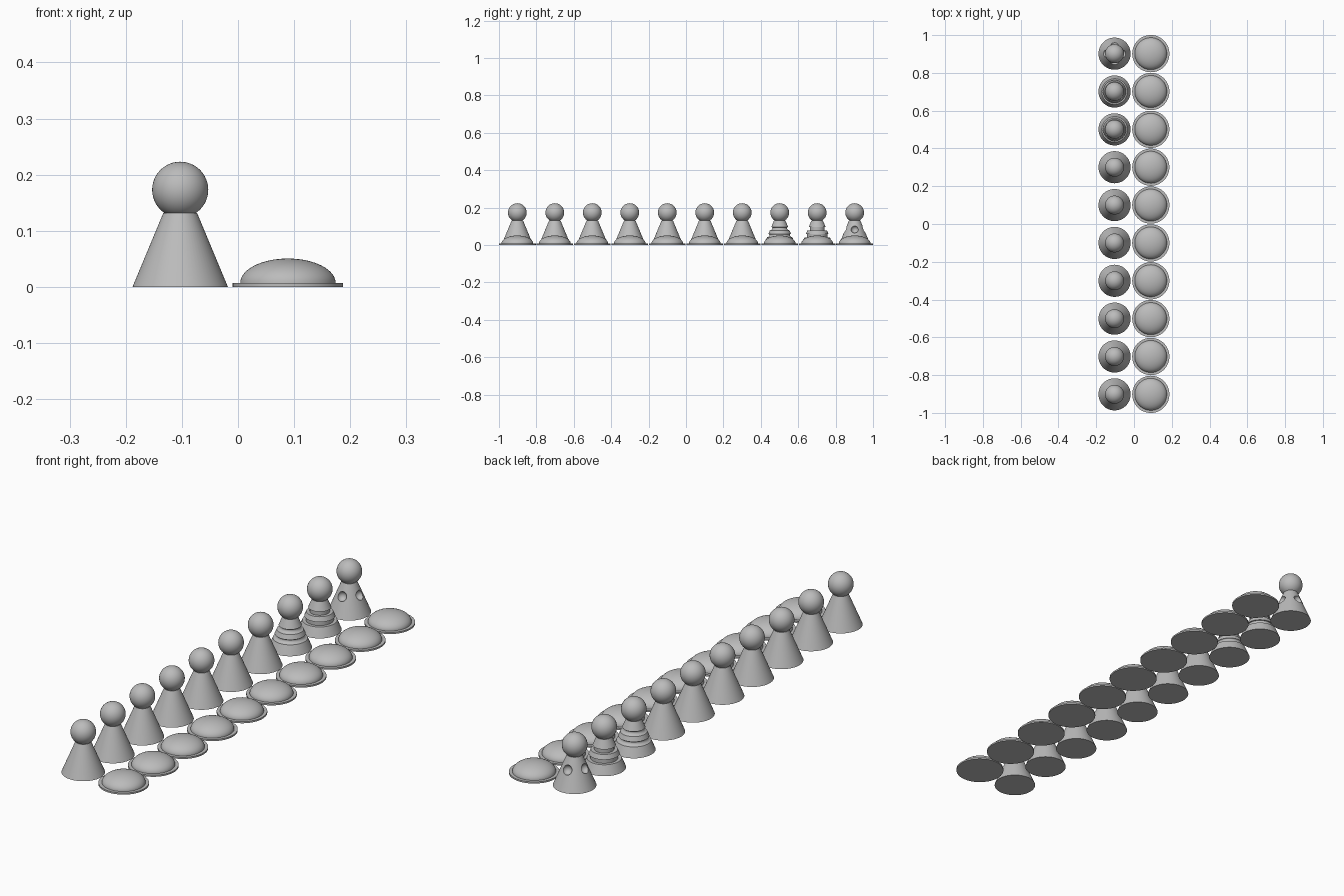
import bpy
import bmesh
import math
from mathutils import Matrix, Vector

cube = bpy.data.objects.get("Cube")
if cube:
    bpy.data.objects.remove(cube, do_unlink=True)

grey = bpy.data.materials.new("plain grey")
grey.use_nodes = True
grey.diffuse_color = (0.5, 0.5, 0.5, 1)
grey.node_tree.nodes["Principled BSDF"].inputs["Base Color"].default_value = (0.5, 0.5, 0.5, 1)

PAWN_X, DISC_X, STEP = -0.103, 0.089, 0.2004
BASE_R, NECK_R, NECK_Z = 0.085, 0.03, 0.132
HEAD_R, HEAD_Z = 0.05, 0.173
HOLE_Z, HOLE_R = 0.083, 0.02


def add_object(name, bm, location):
    mesh = bpy.data.meshes.new(name)
    bmesh.ops.recalc_face_normals(bm, faces=bm.faces)
    bm.to_mesh(mesh)
    bm.free()
    mesh.materials.append(grey)
    obj = bpy.data.objects.new(name, mesh)
    bpy.context.collection.objects.link(obj)
    obj.location = location
    return obj


def smooth(obj):
    bpy.ops.object.select_all(action='DESELECT')
    obj.select_set(True)
    bpy.context.view_layer.objects.active = obj
    bpy.ops.object.shade_smooth_by_angle(angle=math.radians(35))


def lathe(name, profile, location):
    """Spin (radius, height) points, bottom to top, about the z axis."""
    bm = bmesh.new()
    verts = [bm.verts.new((r, 0, z)) for r, z in profile]
    edges = [bm.edges.new(pair) for pair in zip(verts, verts[1:])]
    bmesh.ops.spin(bm, geom=verts + edges, axis=(0, 0, 1), cent=(0, 0, 0),
                   angle=math.tau, steps=64, use_duplicate=False)
    bmesh.ops.remove_doubles(bm, verts=bm.verts, dist=0.00005)
    return add_object(name, bm, location)


def cone_radius(z):
    return BASE_R + (NECK_R - BASE_R) * z / NECK_Z


def body_profile(groove=None):
    """Straight cone, optionally with two round or square grooves."""
    points = [(0, 0), (BASE_R, 0)]
    for z in (0.05, 0.087) if groove else ():
        half = 0.009
        low, high = z - half, z + half
        if groove == "round":
            for i in range(9):
                t = i / 8
                h = low + (high - low) * (1 - math.cos(math.pi * t)) / 2
                points.append((cone_radius(h) - half * math.sin(math.pi * t), h))
        else:
            inner = cone_radius(high) - 0.006
            points += [(cone_radius(low), low), (inner, low),
                       (inner, high), (cone_radius(high), high)]
    return points + [(NECK_R, NECK_Z), (0, NECK_Z)]


def drill_dimples(body):
    """Four round dimples, facing the four sides."""
    bm = bmesh.new()
    for i in range(4):
        spot = Matrix.Rotation(i * math.pi / 2, 4, 'Z') @ Vector((cone_radius(HOLE_Z), 0, HOLE_Z))
        bmesh.ops.create_uvsphere(bm, u_segments=32, v_segments=16, radius=HOLE_R,
                                  matrix=Matrix.Translation(spot))
    cutter = add_object("dimple_cutter", bm, body.location)
    cutter.hide_render = True
    bpy.context.view_layer.update()
    cut = body.modifiers.new("dimples", 'BOOLEAN')
    cut.operation, cut.object, cut.solver = 'DIFFERENCE', cutter, 'EXACT'
    bpy.context.view_layer.objects.active = body
    bpy.ops.object.modifier_apply(modifier=cut.name)
    bpy.data.objects.remove(cutter, do_unlink=True)


# Raised cap on a thin round rim
cap_profile = [(0, 0), (0.0985, 0), (0.0985, 0.007), (0.085, 0.007)]
cap_profile += [(0.085 * math.cos(a), 0.007 + 0.0435 * math.sin(a))
                for a in (math.pi / 2 * i / 16 for i in range(1, 17))]

grooves = {7: "round", 8: "square"}
for row in range(10):
    y = (row - 4.5) * STEP

    # Pawn body
    body = lathe(f"pawn_body_{row + 1}", body_profile(grooves.get(row)), (PAWN_X, y, 0))
    if row == 9:
        drill_dimples(body)
    smooth(body)

    # Pawn head
    bm = bmesh.new()
    bmesh.ops.create_uvsphere(bm, u_segments=48, v_segments=24, radius=HEAD_R)
    smooth(add_object(f"pawn_head_{row + 1}", bm, (PAWN_X, y, HEAD_Z)))

    # Domed counter
    smooth(lathe(f"domed_counter_{row + 1}", cap_profile, (DISC_X, y, 0)))
